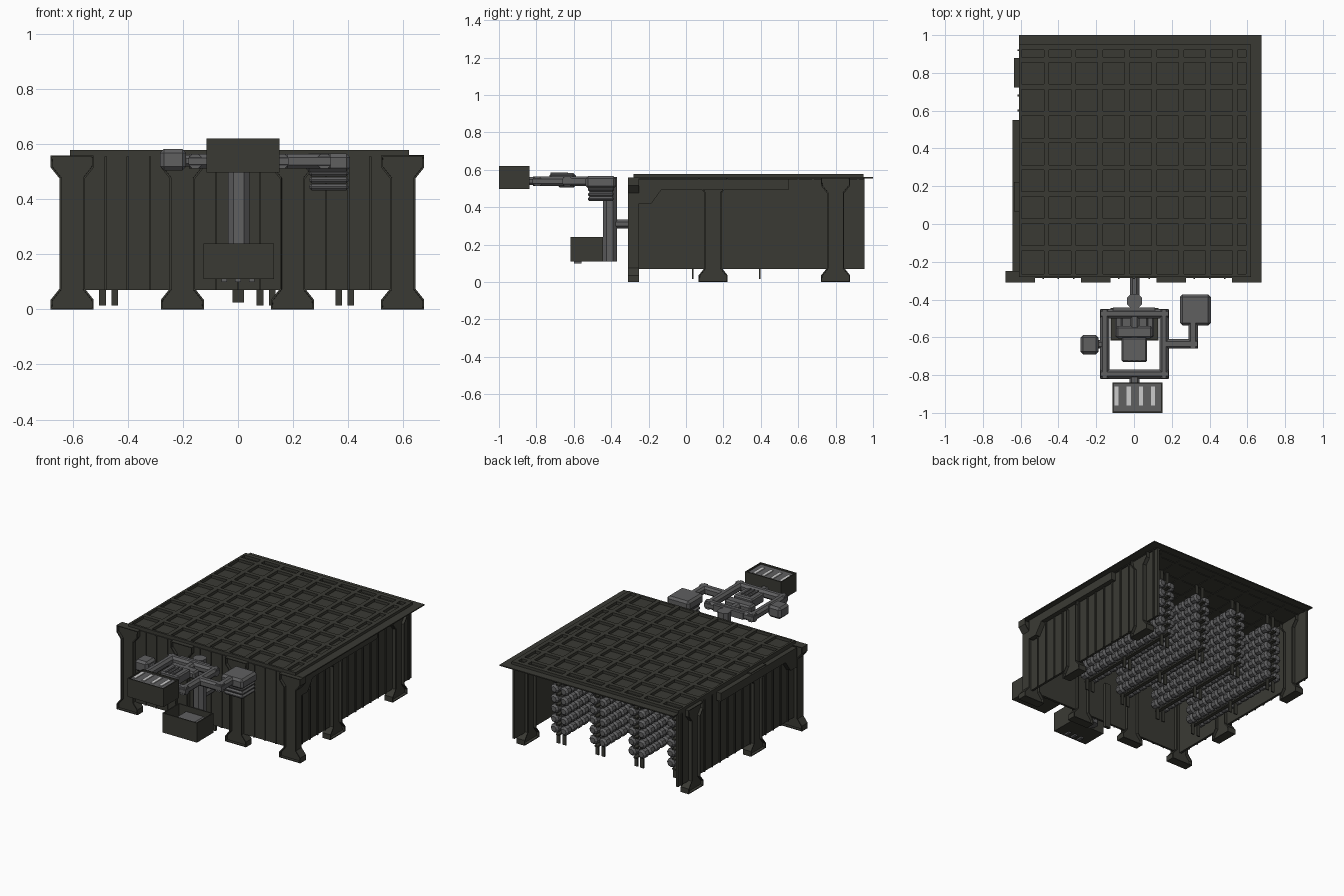
import bpy, bmesh, math
from mathutils import Matrix, Vector

if "Cube" in bpy.data.objects:
    bpy.data.objects.remove(bpy.data.objects["Cube"])


def material(name, rgb):
    m = bpy.data.materials.new(name)
    m.diffuse_color = (*rgb, 1)
    m.use_nodes = True
    m.node_tree.nodes["Principled BSDF"].inputs["Base Color"].default_value = m.diffuse_color
    return m


DARK = material("dark olive metal", (0.042, 0.042, 0.034))
GREY = material("grey metal", (0.115, 0.115, 0.118))
PALE = material("pale strip", (0.60, 0.60, 0.60))


def finish(name, bm, mat):
    bmesh.ops.recalc_face_normals(bm, faces=bm.faces[:])
    me = bpy.data.meshes.new(name)
    bm.to_mesh(me)
    bm.free()
    me.materials.append(mat)
    ob = bpy.data.objects.new(name, me)
    bpy.context.collection.objects.link(ob)
    return ob


def add_box(bm, lo, hi):
    lo, hi = Vector(lo), Vector(hi)
    m = Matrix.Translation((lo + hi) / 2) @ Matrix.Diagonal((*(hi - lo), 1))
    return bmesh.ops.create_cube(bm, size=1, matrix=m)["verts"]


def boxes(name, mat, items, bevel=0, pipe=False):
    """Boxes in one object; pipe chamfers only the edges along each box's length."""
    bm = bmesh.new()
    edges = []
    for lo, hi in items:
        verts = add_box(bm, lo, hi)
        size = Vector(hi) - Vector(lo)
        axis = max(range(3), key=lambda i: size[i])
        for e in {e for v in verts for e in v.link_edges}:
            d = (e.verts[0].co - e.verts[1].co)
            if not pipe or abs(d[axis]) > 0.9 * d.length:
                edges.append(e)
    if bevel:
        bmesh.ops.bevel(bm, geom=edges, offset=bevel, segments=1, affect='EDGES')
    return finish(name, bm, mat)


def prism(name, pts, d0, d1, mat, matrix, recess=0):
    """Extrude a (u, z) outline along local y; optionally recess the broad faces."""
    bm = bmesh.new()
    a = [bm.verts.new((u, d0, z)) for u, z in pts]
    b = [bm.verts.new((u, d1, z)) for u, z in pts]
    ends = [bm.faces.new(a), bm.faces.new(b[::-1])]
    n = len(pts)
    for i in range(n):
        bm.faces.new((a[i], b[i], b[(i + 1) % n], a[(i + 1) % n]))
    bmesh.ops.recalc_face_normals(bm, faces=bm.faces[:])
    if recess:
        for f in ends:
            bmesh.ops.inset_region(bm, faces=[f], thickness=0.007)
            bmesh.ops.inset_region(bm, faces=[f], thickness=0.0005)
            bmesh.ops.translate(bm, verts=f.verts[:], vec=-f.normal * recess)
    bm.transform(matrix)
    return finish(name, bm, mat)


def crate(name, lo, hi, t=0.007):
    """Open-topped thin-walled box."""
    (x0, y0, z0), (x1, y1, z1) = lo, hi
    return boxes(name, DARK, [
        (lo, (x1, y1, z0 + t)),
        (lo, (x1, y0 + t, z1)), ((x0, y1 - t, z0), hi),
        (lo, (x0 + t, y1, z1)), ((x1 - t, y0, z0), hi)])


# Wall panels with vertical ribs
H0, H1 = 0.07, 0.555
boxes("front_wall", DARK, [((-0.61, -0.285, H0), (0.61, -0.27, H1))] +
      [((-0.56 + 0.08 * i - 0.004, -0.291, H0), (-0.56 + 0.08 * i + 0.004, -0.28, H1)) for i in range(15)])
for s, side in ((-1, "left"), (1, "right")):
    xs = lambda a, b: (min(s * a, s * b), max(s * a, s * b))
    x0, x1 = xs(0.595, 0.61)
    items = [((x0, -0.28, H0), (x1, 0.955, H1))]
    x0, x1 = xs(0.605, 0.617)
    for i in range(15):
        y = -0.2 + 0.08 * i
        items.append(((x0, y - 0.005, H0), (x1, y + 0.005, H1 - 0.005)))
    boxes(side + "_wall", DARK, items)
    # Cranked duct under the eaves
    duct = [(-0.25, 0.42), (-0.185, 0.42), (-0.13, 0.495), (0.55, 0.495), (0.55, 0.55), (-0.25, 0.55)]
    prism(side + "_eaves_duct", duct, 0.61, 0.643, DARK,
          Matrix.Scale(s, 4, (1, 0, 0)) @ Matrix(((0, 1, 0, 0), (1, 0, 0, 0), (0, 0, 1, 0), (0, 0, 0, 1))))

# Pillars flared at head and foot, hollowed on both broad faces
half = [(0.078, 0), (0.078, 0.035), (0.046, 0.075), (0.046, 0.475), (0.078, 0.515), (0.078, 0.558)]
outline = half + [(-u, z) for u, z in half[::-1]]
for i, x in enumerate((-0.602, -0.202, 0.198, 0.598)):
    prism(f"front_pillar_{i + 1}", outline, -0.03, 0.03, DARK,
          Matrix.Translation((x, -0.28, 0)), 0.018)
for s in (-1, 1):
    for y in (0.145, 0.80):
        prism("side_pillar", outline, -0.03, 0.03, DARK,
              Matrix.Translation((s * 0.605, y, 0)) @ Matrix.Rotation(math.pi / 2, 4, 'Z'), 0.018)

# Roof sheet with a lattice of raised bars
boxes("roof_sheet", DARK, [((-0.61, -0.28, 0.553), (0.675, 1.0, 0.560))])
P = 0.1425
bars = []
for i in range(9):
    w = 0.014
    x = min(-0.463 + P * i, 0.62 - w)
    y = min(-0.128 + P * i, 0.95 - w)
    bars.append(((x - w, -0.28, 0.549), (x + w, 0.95, 0.578)))
    bars.append(((-0.61, y - w, 0.549), (0.62, y + w, 0.578)))
bars.append(((-0.61, -0.28, 0.549), (-0.596, 0.95, 0.578)))
bars.append(((-0.61, -0.28, 0.549), (0.62, -0.266, 0.578)))
boxes("roof_lattice", DARK, bars)

# Storage racks hanging inside: posts, rails and beaded rows
for k in range(4):
    cx = -0.47 + 0.286 * k
    frame = []
    for y in (0.035, 0.395, 0.755):
        for dx in (-0.022, 0.022):
            frame.append(((cx + dx - 0.012, y - 0.004, 0.015), (cx + dx + 0.012, y + 0.004, 0.552)))
    bm = bmesh.new()
    for row in range(6):
        z = 0.118 + 0.066 * row
        frame.append(((cx - 0.012, 0.0, z - 0.03), (cx + 0.012, 0.80, z - 0.02)))
        for dx in (-0.036, 0.036):
            rings = []
            for n in range(13):
                for dy, r in ((0.0, 0.018), (0.012, 0.030), (0.046, 0.030), (0.058, 0.018)):
                    rings.append([bm.verts.new((cx + dx + r * math.cos(a * math.pi / 4), 0.01 + n * 0.06 + dy,
                                                z + r * math.sin(a * math.pi / 4))) for a in range(8)])
            for p, q in zip(rings, rings[1:]):
                for a in range(8):
                    bm.faces.new((p[a], q[a], q[(a + 1) % 8], p[(a + 1) % 8]))
            bm.faces.new(rings[0])
            bm.faces.new(rings[-1])
    finish(f"rack_{k + 1}_canisters", bm, GREY)
    boxes(f"rack_{k + 1}_frame", DARK, frame)
boxes("inner_drain", DARK, [((-0.02, -0.27, 0.025), (0.022, -0.25, 0.335))])

# Outlet pipe, vertical duct and ring of ducts
boxes("outlet_pipe", GREY, [((-0.022, -0.38, 0.285), (0.028, -0.28, 0.335))], 0.014, True)
boxes("vertical_duct", GREY, [((-0.036, -0.445, 0.11), (0.042, -0.37, 0.562))], 0.02, True)
Z0, Z1 = 0.512, 0.564
boxes("duct_ring", GREY, [
    ((-0.178, -0.50, Z0), (0.182, -0.45, Z1)), ((-0.178, -0.82, Z0), (0.182, -0.77, Z1)),
    ((-0.18, -0.818, Z0), (-0.13, -0.452, Z1)), ((0.134, -0.818, Z0), (0.184, -0.452, Z1))], 0.014, True)
boxes("duct_links", GREY, [
    ((-0.2, -0.66, 0.518), (-0.14, -0.615, 0.56)),
    ((-0.025, -0.85, 0.518), (0.03, -0.79, 0.56)),
    ((0.15, -0.66, Z0), (0.336, -0.61, Z1)),
    ((0.288, -0.658, Z0), (0.338, -0.51, Z1)),
    ((-0.022, -0.61, 0.515), (0.028, -0.46, 0.56))], 0.012, True)
boxes("rear_flange", GREY, [((-0.11, -0.462, 0.518), (0.11, -0.442, 0.56))])

# Central hub with shoulders
boxes("hub", GREY, [((-0.066, -0.73, 0.515), (0.07, -0.6, 0.578))], 0.008)
boxes("hub_shoulders", GREY, [((-0.095, -0.605, 0.515), (0.098, -0.54, 0.562))], 0.01)
boxes("hub_ridges", GREY, [((x - 0.006, -0.725, 0.575), (x + 0.006, -0.63, 0.585)) for x in (-0.025, 0.002, 0.03)])

# Left end cap and right stacked vent
boxes("left_cap", GREY, [((-0.283, -0.69, 0.505), (-0.188, -0.587, 0.582))], 0.014)
boxes("right_vent_head", GREY, [((0.243, -0.537, 0.50), (0.407, -0.373, 0.566))], 0.014)
boxes("right_vent_fins", GREY, [((0.258, -0.525, z), (0.402, -0.385, z + 0.024)) for z in (0.432, 0.457, 0.482)], 0.009)

# Front crate with pale strips and corner posts
crate("front_crate", (-0.115, -1.0, 0.497), (0.15, -0.838, 0.62))
boxes("front_crate_panel", GREY, [((-0.108, -0.993, 0.604), (0.143, -0.845, 0.610))])
boxes("front_crate_strips", PALE, [((x - 0.011, -0.96, 0.609), (x + 0.011, -0.86, 0.615))
                                   for x in (-0.093, -0.028, 0.037, 0.1)])

# Lower crate with stepped contents
crate("lower_crate", (-0.125, -0.618, 0.11), (0.13, -0.445, 0.24))
boxes("lower_crate_contents", GREY, [((-0.1, -0.6, 0.115), (0.105, -0.45, 0.17)),
                                     ((-0.07, -0.57, 0.17), (0.075, -0.45, 0.205))], 0.008)
boxes("lower_crate_feet", GREY, [((x - 0.01, -0.6, 0.1), (x + 0.01, -0.56, 0.112)) for x in (-0.05, 0.0, 0.05)])
